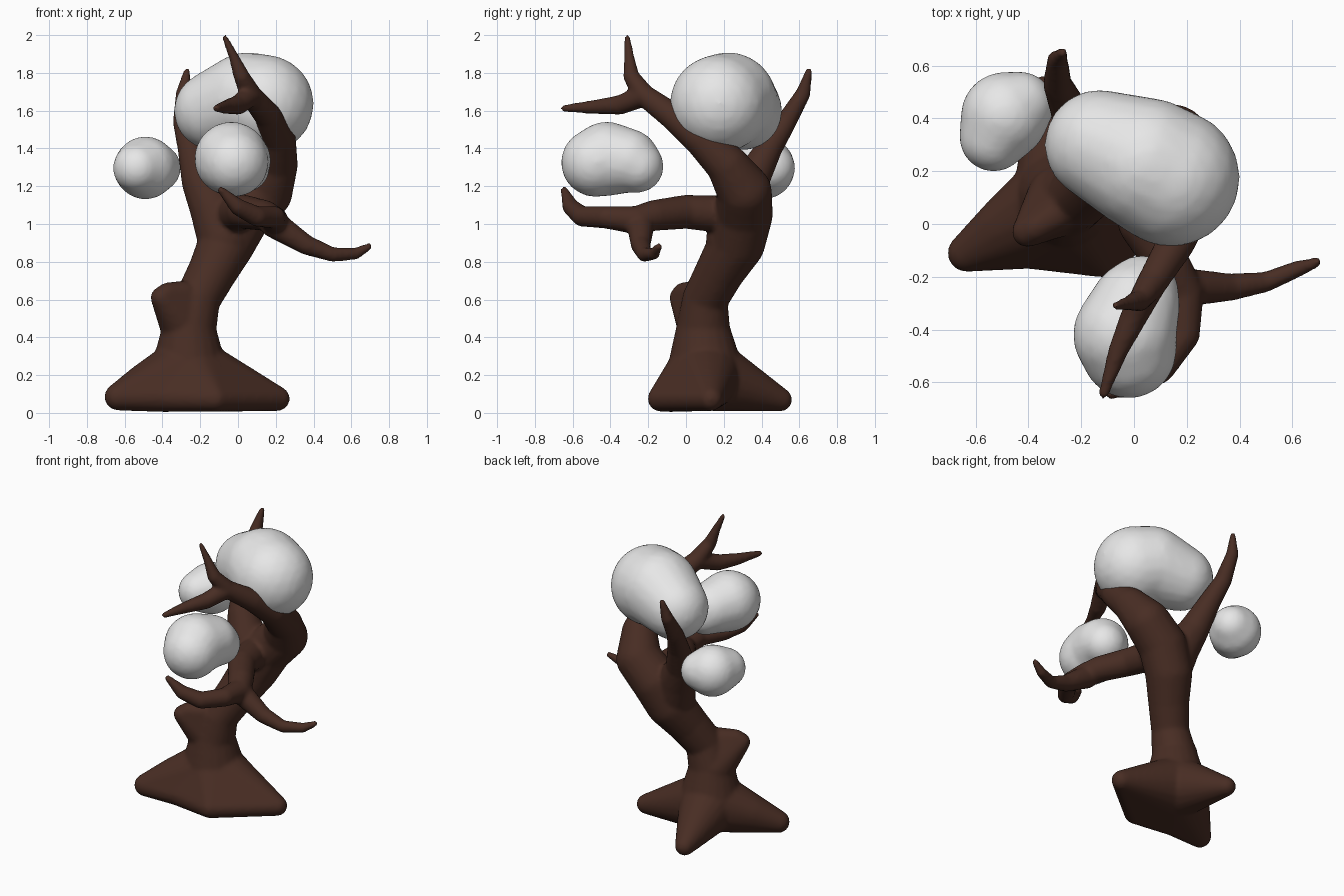
import bpy, bmesh
from mathutils import Matrix

if "Cube" in bpy.data.objects:
    bpy.data.objects.remove(bpy.data.objects["Cube"])


def material(name, rgb):
    m = bpy.data.materials.new(name)
    m.diffuse_color = (*rgb, 1)
    m.use_nodes = True
    m.node_tree.nodes["Principled BSDF"].inputs["Base Color"].default_value = m.diffuse_color
    return m


bark = material("dark_brown_bark", (0.065, 0.026, 0.017))
leaf = material("white_foliage", (0.80, 0.80, 0.80))


def add_hull(verts, faces, balls):
    """Convex hull of spheres given as (x, y, z, radius)."""
    bm = bmesh.new()
    for x, y, z, r in balls:
        bmesh.ops.create_icosphere(bm, subdivisions=3, radius=r,
                                   matrix=Matrix.Translation((x, y, z)))
    pts = [v.co.copy() for v in bm.verts]
    bm.clear()
    for p in pts:
        bm.verts.new(p)
    bmesh.ops.convex_hull(bm, input=bm.verts[:])
    loose = [v for v in bm.verts if not v.link_faces]
    bmesh.ops.delete(bm, geom=loose, context='VERTS')
    bmesh.ops.recalc_face_normals(bm, faces=bm.faces[:])
    bm.verts.index_update()
    base = len(verts)
    verts.extend(v.co.copy() for v in bm.verts)
    faces.extend([base + v.index for v in f.verts] for f in bm.faces)
    bm.free()


def organic(name, chains, mat, voxel, smooth, hulls=()):
    """Fuse chains of tapered limbs and solid hulls into one smooth skin."""
    verts, faces = [], []
    for chain in chains:
        for pair in zip(chain, chain[1:]):
            add_hull(verts, faces, pair)
    for balls in hulls:
        add_hull(verts, faces, balls)
    me = bpy.data.meshes.new(name)
    me.from_pydata(verts, [], faces)
    me.materials.append(mat)
    ob = bpy.data.objects.new(name, me)
    bpy.context.collection.objects.link(ob)
    rm = ob.modifiers.new("fuse", 'REMESH')
    rm.mode = 'VOXEL'
    rm.voxel_size = voxel
    rm.use_smooth_shade = True
    sm = ob.modifiers.new("soften", 'SMOOTH')
    sm.factor = 0.5
    sm.iterations = smooth
    return ob


# Main stem, curving up into the tall right-hand limb
stem = [(-.26, .10, .22, .20), (-.26, .09, .43, .145), (-.215, .10, .60, .12),
        (-.135, .18, .75, .130), (-.06, .27, .90, .150), (.02, .305, 1.05, .155),
        (.145, .31, 1.17, .145), (.205, .22, 1.31, .112), (.215, .08, 1.45, .092),
        (.16, -.07, 1.57, .072), (.07, -.22, 1.68, .058), (.02, -.29, 1.78, .043),
        (-.02, -.30, 1.88, .028), (-.07, -.31, 1.988, .016)]
# Forward prong of the tall limb
prong = [(.07, -.22, 1.68, .058), (0, -.35, 1.63, .052),
         (-.06, -.48, 1.62, .038), (-.115, -.644, 1.612, .020)]
# Rear limb
rear = [(-.07, .25, .92, .145), (-.13, .29, 1.08, .125), (-.20, .34, 1.22, .098),
        (-.25, .44, 1.40, .070), (-.29, .53, 1.54, .055),
        (-.29, .62, 1.69, .040), (-.27, .65, 1.81, .018)]
# Low front limb with its two arms
low = [(-.02, .20, 1.05, .10), (.03, .0, 1.065, .09), (.14, -.17, 1.045, .082),
       (.19, -.26, 1.02, .075), (.19, -.42, 1.035, .060), (.10, -.55, 1.04, .054),
       (0, -.61, 1.09, .045), (-.09, -.645, 1.18, .020)]
arm = [(.19, -.24, 1.0, .074), (.36, -.24, .89, .053), (.50, -.22, .838, .039),
       (.62, -.17, .842, .032), (.692, -.145, .88, .020)]
# Cut stub on the lower left
stub = [(-.275, .09, .45, .135), (-.405, -.03, .61, .058),
        (-.375, -.015, .635, .055), (-.29, .04, .63, .07)]
# Roots: a web in front and a single root behind
foot = (-.26, .10, .21, .20)
left = (-.635, -.11, .085, .072)
shoulder = (-.48, -.01, .15, .12)
heel = (-.40, -.09, .085, .08)
front = (-.12, -.135, .075, .068)
right = (.21, .13, .075, .065)
back = (-.34, .50, .07, .062)

organic("trunk_and_branches", [stem, prong, rear, low, arm], bark, .013, 5,
        [stub, [foot, left, shoulder, heel], [foot, heel, front],
         [foot, front, right], [foot, back]])

# Foliage clumps
organic("top_foliage", [[(.14, .175, 1.635, .262), (.05, .225, 1.655, .255),
                         (-.13, .30, 1.60, .21)]], leaf, .02, 6)
organic("front_foliage", [[(-.02, -.48, 1.325, .182), (-.035, -.42, 1.345, .197),
                           (.005, -.31, 1.335, .170), (.03, -.258, 1.305, .140)]],
        leaf, .016, 6)
organic("left_foliage", [[(-.532, .328, 1.297, .130), (-.49, .41, 1.297, .167),
                          (-.43, .45, 1.297, .128)]], leaf, .014, 6)
